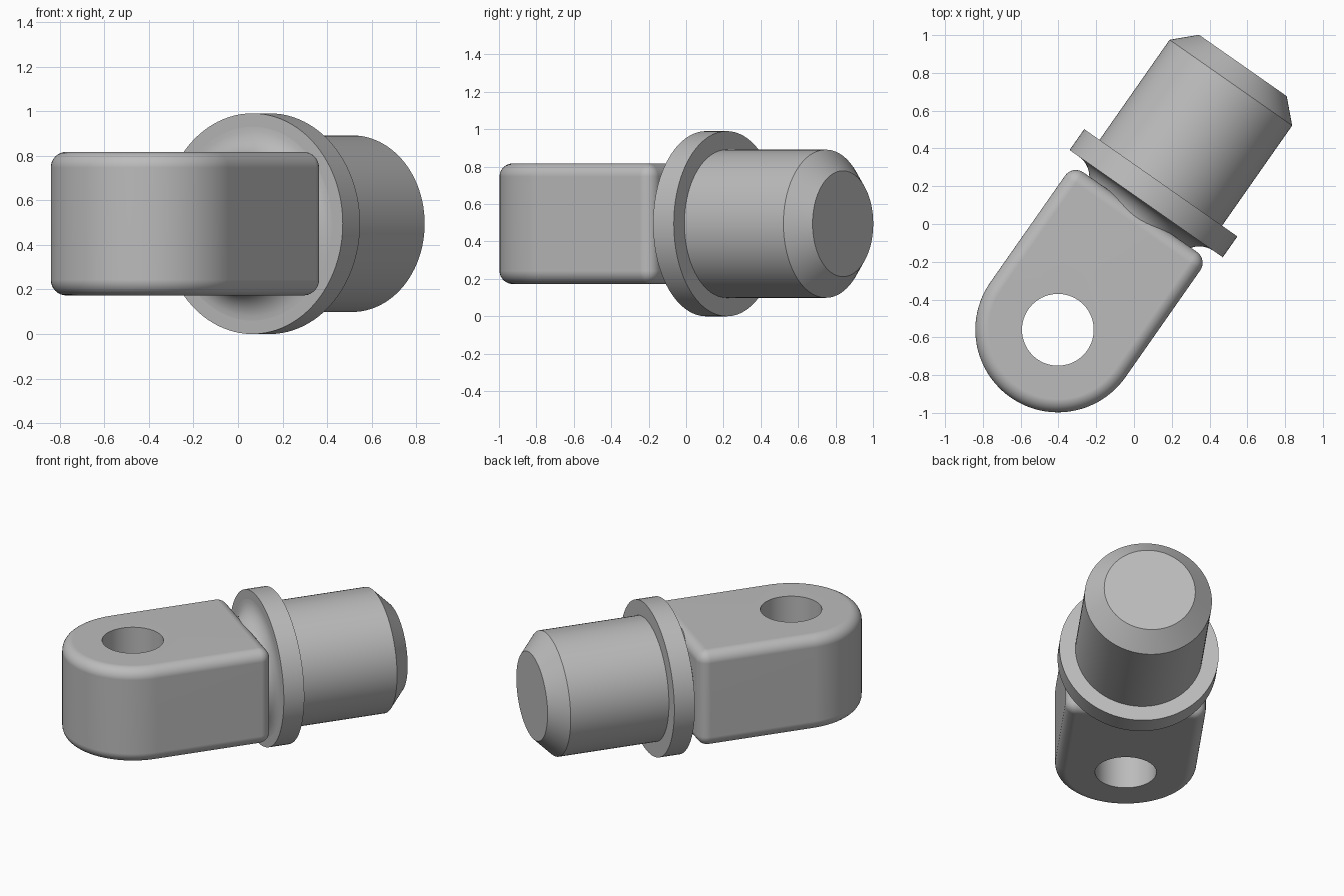
import bpy, bmesh
from math import sin, cos, pi, radians

cube = bpy.data.objects.get("Cube")
if cube:
    bpy.data.objects.remove(cube, do_unlink=True)

PIVOT = (-0.403, -0.56, 0.495)   # eye centre; local +y runs along the shaft
TURN = radians(-35)
SEG = 96

steel = bpy.data.materials.new("grey_steel")
steel.use_nodes = True
steel.diffuse_color = (0.5, 0.5, 0.5, 1)
steel.node_tree.nodes["Principled BSDF"].inputs["Base Color"].default_value = (0.5, 0.5, 0.5, 1)


def add_object(name, bm):
    bmesh.ops.recalc_face_normals(bm, faces=bm.faces)
    mesh = bpy.data.meshes.new(name)
    bm.to_mesh(mesh)
    bm.free()
    mesh.materials.append(steel)
    ob = bpy.data.objects.new(name, mesh)
    bpy.context.collection.objects.link(ob)
    ob.location = PIVOT
    ob.rotation_euler.z = TURN
    return ob


def select(ob):
    bpy.ops.object.select_all(action='DESELECT')
    ob.select_set(True)
    bpy.context.view_layer.objects.active = ob


def smooth(ob):
    select(ob)
    bpy.ops.object.shade_smooth_by_angle(angle=radians(25))


def revolve(name, profile):
    """Closed solid turned about local y from (radius, y) points."""
    bm = bmesh.new()
    rings = [[bm.verts.new((r * cos(2 * pi * i / SEG), y, r * sin(2 * pi * i / SEG)))
              for i in range(SEG)] for r, y in profile]
    for a, b in zip(rings, rings[1:]):
        for i in range(SEG):
            j = (i + 1) % SEG
            bm.faces.new((a[i], a[j], b[j], b[i]))
    bm.faces.new(rings[0])
    bm.faces.new(rings[-1])
    ob = add_object(name, bm)
    smooth(ob)
    return ob


def extrude_outline(name, outline, half):
    bm = bmesh.new()
    face = bm.faces.new([bm.verts.new((x, y, -half)) for x, y in outline])
    out = bmesh.ops.extrude_face_region(bm, geom=[face])
    top = [v for v in out["geom"] if isinstance(v, bmesh.types.BMVert)]
    bmesh.ops.translate(bm, verts=top, vec=(0, 0, 2 * half))
    return add_object(name, bm)


# Eye lug: round nose, square tail, softened edges
R, TAIL, HALF = 0.437, 0.76, 0.322
nose = [(R * cos(pi + pi * i / 48), R * sin(pi + pi * i / 48)) for i in range(49)]
lug = extrude_outline("eye_lug", nose + [(R, TAIL), (-R, TAIL)], HALF)
bevel = lug.modifiers.new("soft_edges", 'BEVEL')
bevel.width = 0.07
bevel.segments = 8
bevel.limit_method = 'ANGLE'

# Pin hole through the eye
hole = [(0.19 * cos(2 * pi * i / 64), 0.19 * sin(2 * pi * i / 64)) for i in range(64)]
cutter = extrude_outline("pin_hole_cutter", hole, 0.6)
cutter.hide_render = True
cut = lug.modifiers.new("pin_hole", 'BOOLEAN')
cut.operation = 'DIFFERENCE'
cut.solver = 'EXACT'
cut.object = cutter
select(lug)
for mod_name in ("soft_edges", "pin_hole"):
    bpy.ops.object.modifier_apply(modifier=mod_name)
bpy.data.objects.remove(cutter, do_unlink=True)
smooth(lug)
weighted = lug.modifiers.new("clean_shading", 'WEIGHTED_NORMAL')
weighted.keep_sharp = True

# Flared neck: concave quarter arc rising to the collar
FLARE, FACE = 0.13, 0.815
arc = [(0.435 - FLARE * cos(a), FACE - FLARE + FLARE * sin(a))
       for a in (0.5 * pi * k / 10 for k in range(11))]
arc = [(0.435 - FLARE * (1 - sin(a)), FACE - FLARE * cos(a))
       for a in (0.5 * pi * k / 10 for k in range(11))]
neck_profile = [(0.305 + FLARE * (1 - cos(a)), FACE - FLARE * (1 - sin(a)))
                for a in (0.5 * pi * k / 10 for k in range(11))]
revolve("flared_neck", neck_profile + [(0.435, FACE + 0.02)])

# Collar and chamfered shaft
revolve("collar", [(0.495, FACE), (0.495, 0.95)])
revolve("shaft", [(0.396, 0.93), (0.396, 1.597), (0.283, 1.708)])
